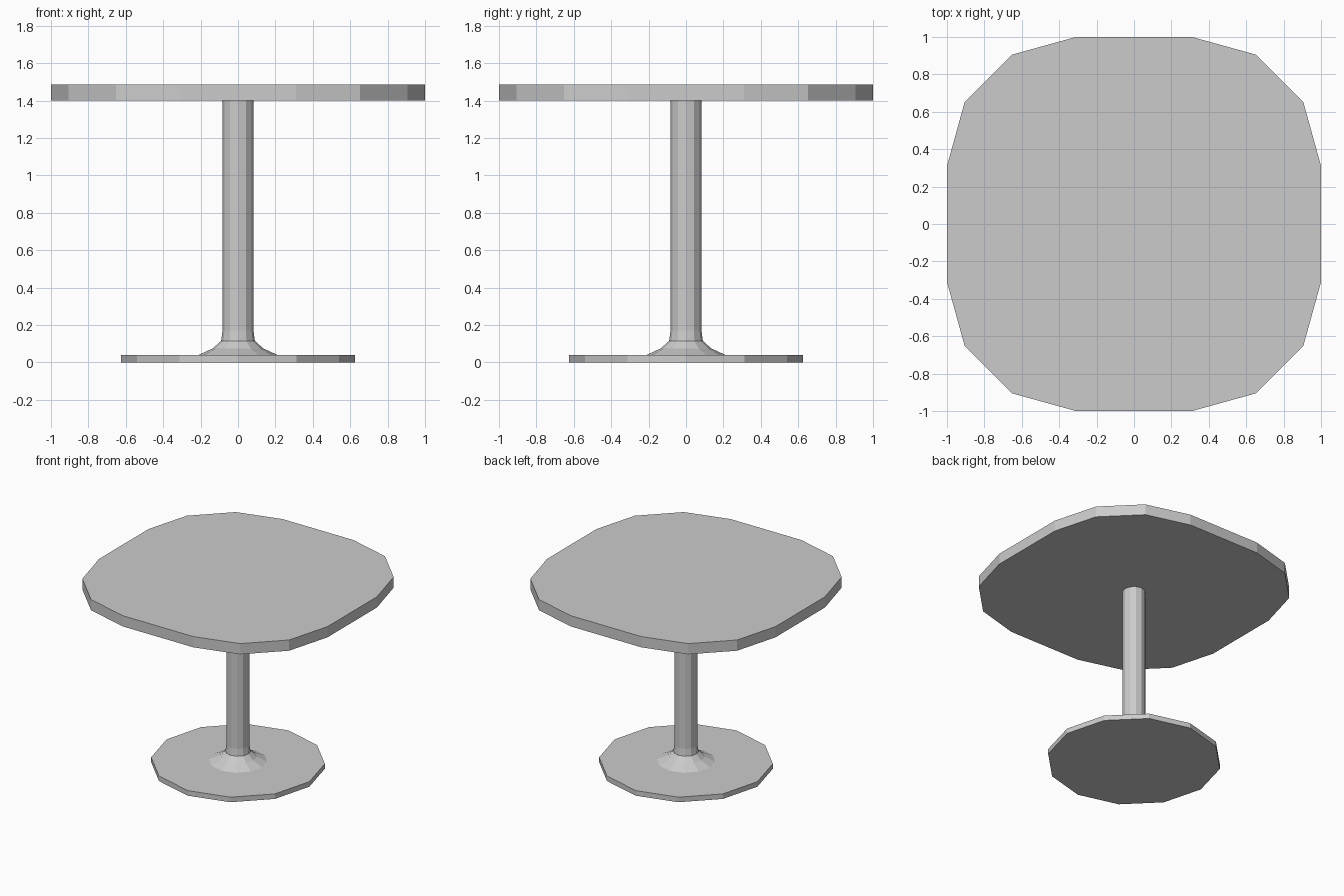
import bpy, bmesh
from math import cos, sin, pi

if "Cube" in bpy.data.objects:
    bpy.data.objects.remove(bpy.data.objects["Cube"])


def add_object(name, rings):
    """Stack rings of points into a closed, flat-shaded solid."""
    bm = bmesh.new()
    loops = [[bm.verts.new(p) for p in ring] for ring in rings]
    n = len(loops[0])
    for low, high in zip(loops, loops[1:]):
        for i in range(n):
            j = (i + 1) % n
            bm.faces.new((low[i], low[j], high[j], high[i]))
    bm.faces.new(loops[0][::-1])
    bm.faces.new(loops[-1])
    bmesh.ops.recalc_face_normals(bm, faces=bm.faces)
    mesh = bpy.data.meshes.new(name)
    bm.to_mesh(mesh)
    bm.free()
    obj = bpy.data.objects.new(name, mesh)
    bpy.context.collection.objects.link(obj)
    return obj


def circle(r, z, n=12):
    return [(r * cos(2 * pi * i / n), r * sin(2 * pi * i / n), z) for i in range(n)]


def rounded_square(z):
    # One quarter of the outline, turned four times
    quarter = [(1, -0.31), (1, 0.31), (0.905, 0.653), (0.653, 0.905)]
    points = []
    for _ in range(4):
        points += [(x, y, z) for x, y in quarter]
        quarter = [(-y, x) for x, y in quarter]
    return points


# Rounded-square top
add_object("table_top", [rounded_square(1.40), rounded_square(1.485)])

# Twelve-sided foot plate
add_object("base_plate", [circle(0.625, 0), circle(0.625, 0.04)])

# Column with flared foot
profile = [(0.215, 0.038), (0.135, 0.075), (0.09, 0.115), (0.083, 0.17), (0.083, 1.402)]
add_object("column", [circle(r, z) for r, z in profile])
